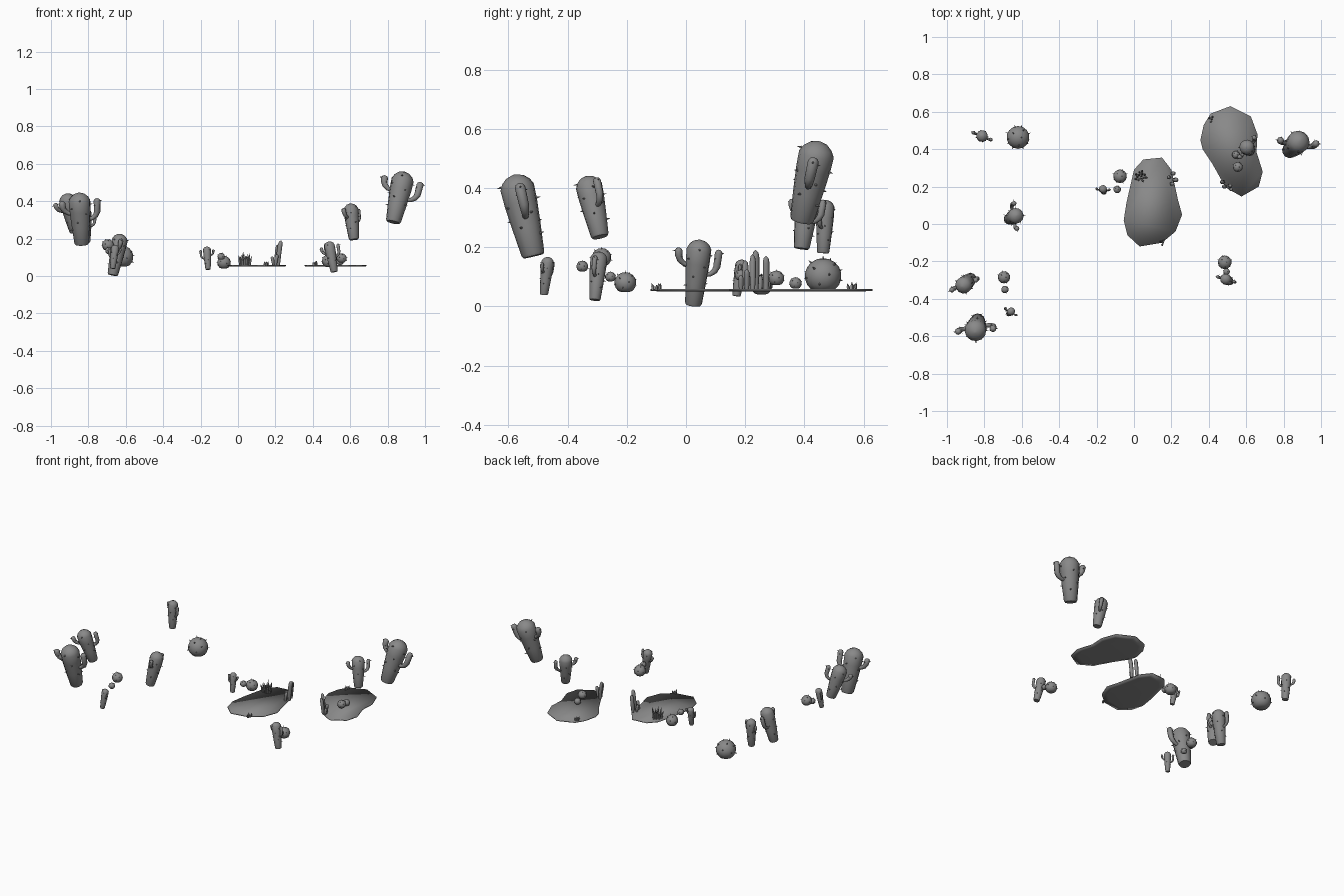
import bpy, bmesh, math, random
from mathutils import Vector, Matrix

if "Cube" in bpy.data.objects:
    bpy.data.objects.remove(bpy.data.objects["Cube"])

random.seed(4)
GOLD = math.pi * (3 - math.sqrt(5))

DARK = bpy.data.materials.new("dark_grey")
DARK.diffuse_color = (0.25, 0.25, 0.25, 1)
DARK.use_nodes = True
DARK.node_tree.nodes["Principled BSDF"].inputs["Base Color"].default_value = DARK.diffuse_color


def finish(bm, name, sharp=True):
    bmesh.ops.recalc_face_normals(bm, faces=bm.faces)
    me = bpy.data.meshes.new(name)
    bm.to_mesh(me)
    bm.free()
    for p in me.polygons:
        p.use_smooth = True
    if sharp:
        me.set_sharp_from_angle(angle=math.radians(60))
    me.materials.append(DARK)
    ob = bpy.data.objects.new(name, me)
    bpy.context.collection.objects.link(ob)
    return ob


def tube(bm, pts, radii, ref, n=12):
    """Capped sweep through points, with rings perpendicular to the path."""
    rings = []
    for i, p in enumerate(pts):
        t = (pts[min(i + 1, len(pts) - 1)] - pts[max(i - 1, 0)]).normalized()
        u = (ref - t * ref.dot(t)).normalized()
        v = t.cross(u)
        rings.append([bm.verts.new(p + radii[i] * (u * math.cos(a) + v * math.sin(a)))
                      for a in (2 * math.pi * k / n for k in range(n))])
    for a, b in zip(rings, rings[1:]):
        for k in range(n):
            bm.faces.new((a[k], a[(k + 1) % n], b[(k + 1) % n], b[k]))
    bm.faces.new(rings[0][::-1])
    bm.faces.new(rings[-1])


def spike(bm, p, d, length):
    rot = d.to_track_quat('Z', 'Y').to_matrix().to_4x4()
    bmesh.ops.create_cone(bm, cap_ends=True, segments=5, radius1=length * 0.38, radius2=0,
                          depth=length * 1.3,
                          matrix=Matrix.Translation(p + d * length * 0.35) @ rot)


def cactus(name, base, top, r, arm_dir):
    base, top = Vector(base), Vector(top)
    L = (top - base).length
    ax = (top - base).normalized()
    s = Vector((arm_dir[0], arm_dir[1], 0))
    s = (s - ax * s.dot(ax)).normalized()
    w = ax.cross(s)
    bm = bmesh.new()
    # tapered trunk with a domed crown
    hs = [0, 0.03, 0.35, 0.65, (L - 0.75 * r) / L, 1 - 0.4 * r / L, 1 - 0.14 * r / L, 1]
    rs = [0.6, 0.68, 0.84, 0.97, 1.0, 0.82, 0.52, 0.1]
    tube(bm, [base + ax * h * L for h in hs], [k * r for k in rs], s)
    # two upturned arms, one attached lower than the other
    for side, h0, h1 in ((1, 0.47, 0.87), (-1, 0.6, 0.86)):
        path = [(0.6, h0), (1.1, h0 + 0.02), (1.42, h0 + 0.07), (1.58, h0 + 0.14),
                (1.62, h1 - 0.05), (1.62, h1 - 0.015), (1.62, h1)]
        pts = [base + s * side * x * r + ax * h * L for x, h in path]
        tube(bm, pts, [k * r for k in (0.18, 0.2, 0.25, 0.29, 0.31, 0.22, 0.05)], w, 8)
        for k in range(3):
            d = (s * side * math.cos(k * 1.9) + w * math.sin(k * 1.9)).normalized()
            spike(bm, pts[4] + d * 0.29 * r - ax * 0.04 * L * k, d, 0.2 * r)
    # spikes spiralling up the trunk
    for i in range(13):
        h = 0.25 + 0.63 * i / 12
        d = s * math.cos(i * GOLD + 1) + w * math.sin(i * GOLD + 1)
        spike(bm, base + ax * h * L + d * r * (0.74 + 0.24 * min(1, h / 0.7)), d, 0.23 * r)
    finish(bm, name)


def ball(name, c, r):
    c = Vector(c)
    bm = bmesh.new()
    bmesh.ops.create_uvsphere(bm, u_segments=14, v_segments=9, radius=r)
    for v in bm.verts:
        v.co.z = max(v.co.z * 0.97, -0.85 * r)
        v.co += c
    n = 14
    for i in range(n):
        z = 0.95 - 1.5 * i / n
        q = math.sqrt(1 - z * z)
        d = Vector((q * math.cos(i * GOLD), q * math.sin(i * GOLD), z))
        spike(bm, c + d * r * 0.97, d, 0.21 * r)
    finish(bm, name)


def pond(name, outline):
    """Thin slab, smooth across its rim."""
    pts = [Vector((x, y, 0)) for x, y in outline]
    c = sum(pts, Vector()) / len(pts)
    bm = bmesh.new()
    rings = []
    for k, z in ((0.82, 0.050), (1, 0.053), (1, 0.059)):
        rings.append([bm.verts.new(c + (p - c) * k + Vector((0, 0, z))) for p in pts])
    n = len(pts)
    for a, b in zip(rings, rings[1:]):
        for k in range(n):
            bm.faces.new((a[k], a[(k + 1) % n], b[(k + 1) % n], b[k]))
    bm.faces.new(rings[0][::-1])
    bm.faces.new(rings[-1])
    finish(bm, name, sharp=False)


def reeds(name, stems):
    """Round-topped stems: x, y, height, radius, lean in x."""
    bm = bmesh.new()
    for x, y, h, r, lean in stems:
        b = Vector((x, y, 0.055))
        pts = [b + Vector((lean * t * t, 0, h * t)) for t in (0, 0.4, 0.8, 0.94, 1)]
        tube(bm, pts, [r * 0.7, r, r, r * 0.75, r * 0.1], Vector((0, 1, 0)), 7)
    finish(bm, name)


def grass(name, x, y, n, height, spread):
    bm = bmesh.new()
    for i in range(n):
        a = i * GOLD
        o = Vector((math.cos(a), math.sin(a), 0)) * spread * math.sqrt((i + 0.5) / n)
        b = Vector((x, y, 0.055)) + o
        h = height * random.uniform(0.65, 1)
        pts = [b, b + o * 0.15 + Vector((0, 0, h * 0.5)), b + o * 0.45 + Vector((0, 0, h))]
        tube(bm, pts, [0.006, 0.006, 0.0005], Vector((0, 1, 0)), 5)
    finish(bm, name)


# armed cacti: base, crown, radius, arm direction
for i, args in enumerate([
    ((-0.81, 0.463, 0.18), (-0.813, 0.472, 0.36), 0.031, (1, -0.4)),
    ((-0.67, 0.025, 0.005), (-0.625, 0.047, 0.225), 0.042, (-0.1, 1)),
    ((-0.87, -0.29, 0.235), (-0.92, -0.335, 0.44), 0.045, (0.9, 0.4)),
    ((-0.835, -0.515, 0.17), (-0.85, -0.58, 0.445), 0.058, (1, 0.1)),
    ((-0.67, -0.48, 0.04), (-0.655, -0.465, 0.167), 0.021, (-0.8, 0.5)),
    ((-0.16, 0.17, 0.035), (-0.167, 0.19, 0.158), 0.021, (-1, 0.1)),
    ((0.515, -0.308, 0.022), (0.485, -0.292, 0.185), 0.029, (1, -0.3)),
    ((0.83, 0.39, 0.288), (0.89, 0.45, 0.557), 0.06, (1, -0.05)),
    ((0.62, 0.39, 0.195), (0.60, 0.415, 0.388), 0.04, (0.6, 0.8)),
]):
    cactus(f"cactus_{i + 1}", *args)

# round cacti
for i, (c, r) in enumerate([
    ((-0.62, 0.463, 0.103), 0.062), ((-0.695, -0.285, 0.165), 0.033),
    ((-0.69, -0.35, 0.135), 0.02), ((-0.075, 0.255, 0.072), 0.037),
    ((-0.09, 0.185, 0.105), 0.02), ((0.485, -0.205, 0.08), 0.037),
    ((0.495, -0.255, 0.10), 0.018), ((0.555, 0.305, 0.095), 0.027),
    ((0.545, 0.37, 0.078), 0.021),
]):
    ball(f"round_cactus_{i + 1}", c, r)

# ponds
pond("pond_middle", [(0.05, 0.345), (0.15, 0.355), (0.20, 0.29), (0.235, 0.13),
                     (0.257, 0.05), (0.222, -0.04), (0.15, -0.10), (0.03, -0.12),
                     (-0.035, -0.06), (-0.055, 0.02), (-0.04, 0.115), (0, 0.29)])
pond("pond_right", [(0.515, 0.63), (0.625, 0.575), (0.66, 0.48), (0.655, 0.385),
                    (0.688, 0.28), (0.667, 0.20), (0.575, 0.147), (0.49, 0.195),
                    (0.42, 0.32), (0.367, 0.40), (0.355, 0.45), (0.373, 0.53), (0.41, 0.59)])

# waterside plants
reeds("tall_reeds", [(0.205, 0.27, 0.115, 0.012, 0.01), (0.215, 0.235, 0.135, 0.013, 0.015),
                     (0.20, 0.215, 0.06, 0.01, 0.01), (0.19, 0.25, 0.05, 0.009, -0.01)])
reeds("short_reeds", [(0.49, 0.20, 0.10, 0.011, -0.015), (0.51, 0.205, 0.07, 0.01, 0.01),
                      (0.48, 0.225, 0.12, 0.011, -0.015), (0.515, 0.185, 0.05, 0.009, 0.01)])
grass("grass_clump", 0.035, 0.255, 14, 0.075, 0.028)
grass("grass_tuft_middle", 0.15, -0.10, 4, 0.025, 0.014)
grass("grass_tuft_right", 0.41, 0.56, 4, 0.03, 0.014)
